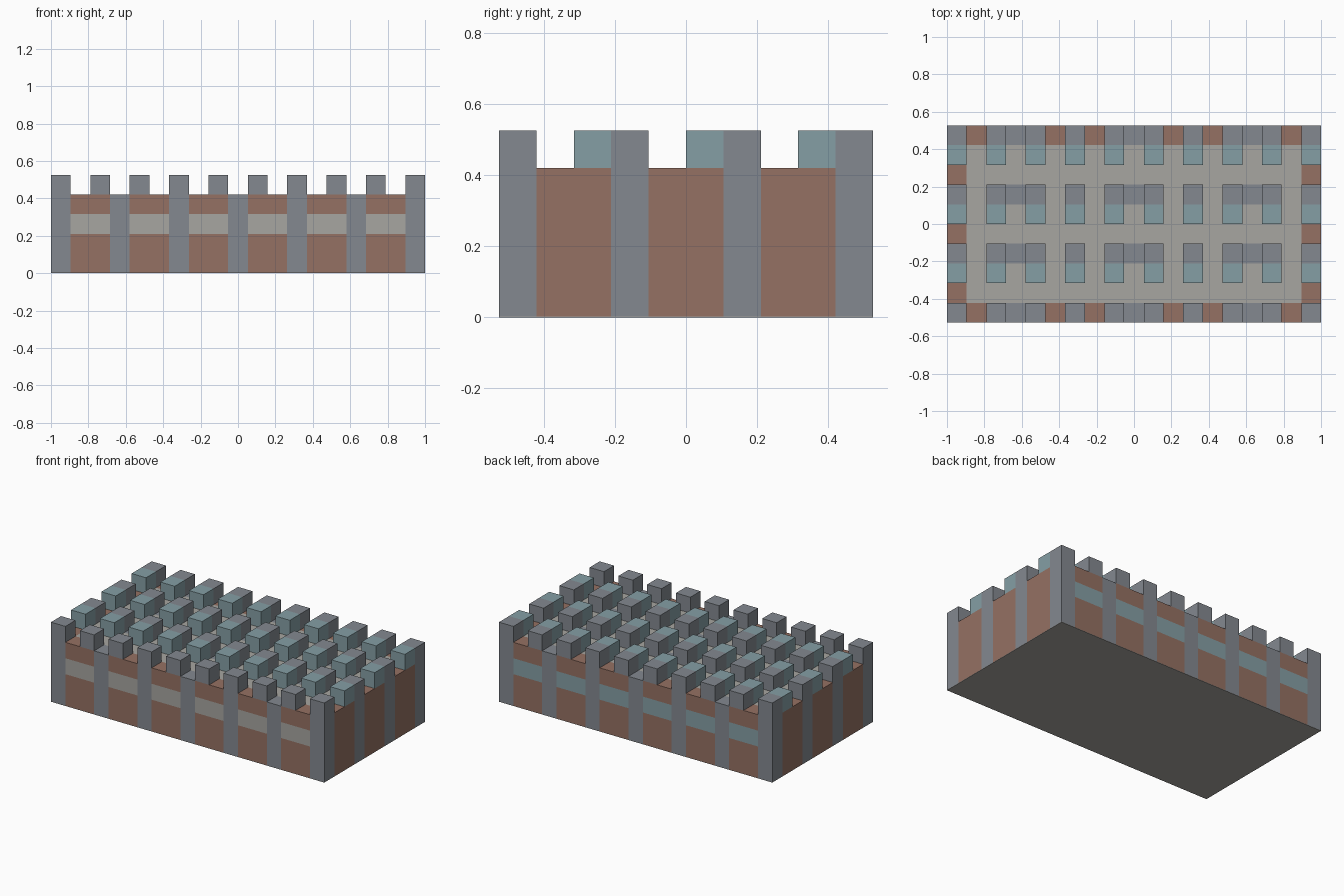
import bpy, bmesh

if "Cube" in bpy.data.objects:
    bpy.data.objects.remove(bpy.data.objects["Cube"])

U = 2 / 19          # one block: the model is 19 x 10 x 5 blocks
BASE = 0.03         # base plate thickness in blocks


def make_material(name, rgb):
    m = bpy.data.materials.new(name)
    m.diffuse_color = (*rgb, 1)
    m.use_nodes = True
    m.node_tree.nodes["Principled BSDF"].inputs["Base Color"].default_value = m.diffuse_color
    return m


STONE = make_material("stone_grey", (0.23, 0.25, 0.28))
BRICK = make_material("brick_brown", (0.30, 0.165, 0.125))
PLASTER = make_material("pale_plaster", (0.39, 0.38, 0.355))
TEAL = make_material("muted_teal", (0.235, 0.345, 0.375))


def blocks(name, boxes, mat):
    """One object from boxes (x0, x1, y0, y1, z0, z1) in blocks, x from 0 to 19, y from -5 to 5."""
    bm = bmesh.new()
    for x0, x1, y0, y1, z0, z1 in boxes:
        verts = bmesh.ops.create_cube(bm, size=1)["verts"]
        for v in verts:
            v.co.x = ((x0 + x1) / 2 - 9.5 + v.co.x * (x1 - x0)) * U
            v.co.y = ((y0 + y1) / 2 + v.co.y * (y1 - y0)) * U
            v.co.z = ((z0 + z1) / 2 + v.co.z * (z1 - z0)) * U
    mesh = bpy.data.meshes.new(name)
    bm.to_mesh(mesh)
    bm.free()
    mesh.materials.append(mat)
    ob = bpy.data.objects.new(name, mesh)
    bpy.context.collection.objects.link(ob)
    return ob


ROWS = (-5, -2, 1, 4)              # y of pillar rows
PILLAR_X = range(0, 19, 3)
STUD_X = range(0, 19, 2)
BAYS = [(x + 1, x + 3) for x in range(0, 18, 3)]
GAPS = [(-4, -2), (-1, 1), (2, 4)]  # y spans between pillar rows

# Thin plate closing the underside
blocks("base_plate", [(0, 19, -5, 5, 0, BASE)], PLASTER)

# Pillars standing through the whole body
blocks("pillars", [(x, x + 1, y, y + 1, BASE, 4) for x in PILLAR_X for y in ROWS], STONE)

# Front and back wall panels, below and above the band
blocks("long_wall_panels",
       [(a, b, y, y + 1, z0, z1) for a, b in BAYS for y in (-5, 4)
        for z0, z1 in ((BASE, 2), (3, 4))], BRICK)

# Horizontal bands in the long walls
blocks("front_band", [(a, b, -5, -4, 2, 3) for a, b in BAYS], PLASTER)
blocks("back_band", [(a, b, 4, 5, 2, 3) for a, b in BAYS], TEAL)

# Side walls between the pillars
blocks("side_wall_panels",
       [(x, x + 1, a, b, BASE, 4) for x in (0, 18) for a, b in GAPS], BRICK)

# Solid roof core filling the inside
blocks("roof_core",
       [(1, 18, a, b, BASE, 4) for a, b in GAPS]
       + [(a, b, y, y + 1, BASE, 4) for a, b in BAYS for y in (-2, 1)], PLASTER)

# Battlement studs: grey block at each row, teal block in front of all but the first
blocks("grey_merlons", [(x, x + 1, y, y + 1, 4, 5) for x in STUD_X for y in ROWS], STONE)
blocks("teal_merlons", [(x, x + 1, y - 1, y, 4, 5) for x in STUD_X for y in ROWS[1:]], TEAL)
